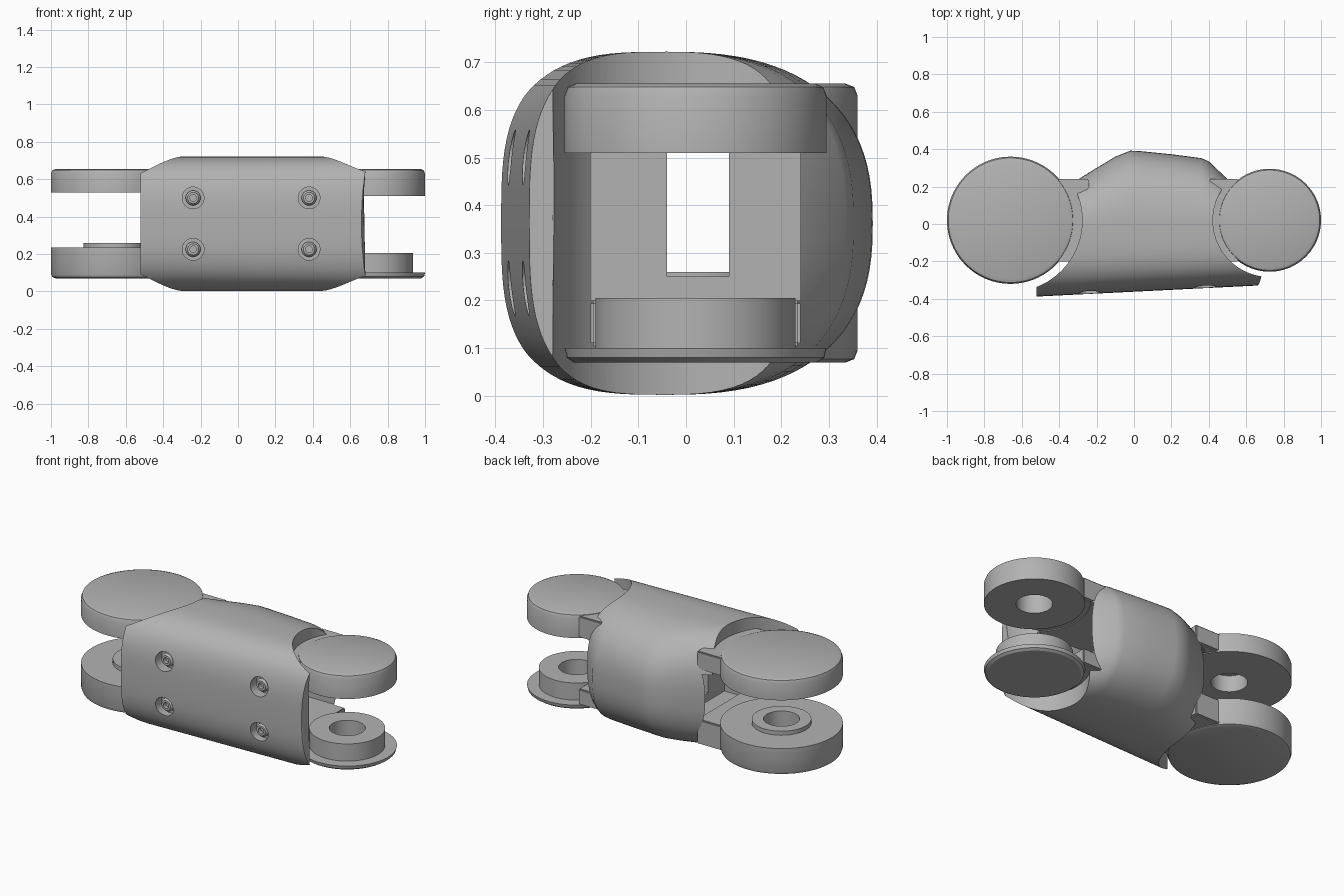
import bpy, bmesh, math

cube = bpy.data.objects.get("Cube")
if cube:
    bpy.data.objects.remove(cube, do_unlink=True)

grey = bpy.data.materials.new("satin_grey")
grey.use_nodes = True
grey.diffuse_color = (0.45, 0.45, 0.45, 1)
grey.node_tree.nodes["Principled BSDF"].inputs["Base Color"].default_value = (0.45, 0.45, 0.45, 1)

MID = 0.362          # height of the centre plane
LEFT_X, RIGHT_X, JOINT_Y = -0.66, 0.725, 0.02


def finish(name, bm):
    bmesh.ops.recalc_face_normals(bm, faces=bm.faces)
    mesh = bpy.data.meshes.new(name)
    bm.to_mesh(mesh)
    bm.free()
    mesh.materials.append(grey)
    ob = bpy.data.objects.new(name, mesh)
    bpy.context.collection.objects.link(ob)
    return ob


def smooth(ob, angle=32):
    bpy.ops.object.select_all(action='DESELECT')
    ob.select_set(True)
    bpy.context.view_layer.objects.active = ob
    bpy.ops.object.shade_smooth_by_angle(angle=math.radians(angle))


def loft(name, rings):
    bm = bmesh.new()
    loops = [[bm.verts.new(p) for p in ring] for ring in rings]
    n = len(loops[0])
    for a, b in zip(loops, loops[1:]):
        for i in range(n):
            bm.faces.new((a[i], a[(i + 1) % n], b[(i + 1) % n], b[i]))
    bm.faces.new(loops[0])
    bm.faces.new(loops[-1])
    return finish(name, bm)


def lathe(name, x, y, profile, steps=96):
    bm = bmesh.new()
    verts = [bm.verts.new((r, 0, z)) for r, z in profile]
    edges = [bm.edges.new(pair) for pair in zip(verts, verts[1:])]
    bmesh.ops.spin(bm, geom=verts + edges, cent=(0, 0, 0), axis=(0, 0, 1),
                   angle=math.tau, steps=steps)
    bmesh.ops.remove_doubles(bm, verts=bm.verts, dist=0.0005)
    bmesh.ops.translate(bm, verts=bm.verts, vec=(x, y, 0))
    ob = finish(name, bm)
    smooth(ob)
    return ob


def box(name, xs, ys, zs, bevel=0):
    bm = bmesh.new()
    bmesh.ops.create_cube(bm, size=1)
    for v in bm.verts:
        v.co = [r[0] if c < 0 else r[1] for c, r in zip(v.co, (xs, ys, zs))]
    if bevel:
        bmesh.ops.bevel(bm, geom=bm.edges[:], offset=bevel, segments=2, affect='EDGES')
    return finish(name, bm)


def cut(ob, cutter):
    cutter.hide_render = True
    mod = ob.modifiers.new("cut", 'BOOLEAN')
    mod.operation, mod.solver, mod.object = 'DIFFERENCE', 'EXACT', cutter
    bpy.context.view_layer.objects.active = ob
    bpy.ops.object.modifier_apply(modifier=mod.name)
    bpy.data.objects.remove(cutter, do_unlink=True)


def rod(name, x, y, radius, z0, z1):
    return lathe(name, x, y, [(0, z0), (radius, z0), (radius, z1), (0, z1)])


# Body shell: rounded section swept along x, following the back outline
back_line = [(-0.52, 0.10), (-0.33, 0.22), (-0.2, 0.3), (-0.1, 0.36), (-0.02, 0.392),
             (0.03, 0.39), (0.2, 0.373), (0.36, 0.352), (0.4, 0.335), (0.5, 0.24), (0.66, 0.08)]


def section(x, back):
    front = -0.388 + 0.06 * (x + 0.52) / 1.2
    ring = []
    for i in range(96):
        t = math.tau * i / 96
        c, s = math.cos(t), math.sin(t)
        half, power = (back + 0.04, 2.5) if c > 0 else (-0.04 - front, 3.2)
        y = -0.04 + half * math.copysign(abs(c) ** (2 / power), c)
        h = math.copysign(abs(s) ** (2 / power), s)
        flare = 0.035 * abs(h) ** 2 if x > 0.6 else 0
        ring.append((x + flare, y, MID + 0.36 * h))
    return ring


body = loft("body_shell", [section(x, b) for x, b in back_line])

# Clearance for the end joints
cut(body, rod("left_clearance", LEFT_X, JOINT_Y, 0.383, -0.2, 1))
cut(body, rod("right_clearance", RIGHT_X, JOINT_Y, 0.303, -0.2, 1))

# Tunnel with a narrower neck in the middle
cut(body, box("tunnel_a", (-0.6, -0.12), (-0.2, 0.24), (0.2, 0.51)))
cut(body, box("tunnel_b", (0.15, 0.8), (-0.2, 0.24), (0.2, 0.51)))
cut(body, box("tunnel_neck", (-0.3, 0.3), (-0.04, 0.09), (0.25, 0.51)))

# Screw recesses in the front, each with a socket screw
for x in (-0.24, 0.38):
    for z in (0.225, 0.5):
        face_y = -0.388 + 0.06 * (x + 0.52) / 1.2

        def turned(name, profile):
            ob = lathe(name, 0, 0, profile, 32)
            for v in ob.data.vertices:
                a, b, c = v.co
                v.co = (x + a, face_y + c, z - b)
            return ob

        cut(body, turned("recess", [(0, -0.06), (0.058, -0.06), (0.058, 0.06), (0, 0.06)]))
        turned("screw", [(0, 0.045), (0.018, 0.045), (0.018, 0.022), (0.03, 0.022),
                         (0.04, 0.034), (0.04, 0.07), (0, 0.07)])
smooth(body, 28)

# Left joint discs
lathe("left_upper_disc", LEFT_X, JOINT_Y,
      [(0, 0.655), (0.315, 0.655), (0.333, 0.648), (0.34, 0.63), (0.34, 0.53),
       (0.1, 0.53), (0.1, 0.63), (0, 0.63)])
lathe("left_lower_disc", LEFT_X, JOINT_Y,
      [(0, 0.07), (0.315, 0.07), (0.333, 0.077), (0.34, 0.095), (0.34, 0.235),
       (0.165, 0.235), (0.165, 0.26), (0.1, 0.26), (0.1, 0.095), (0, 0.095)])

# Right joint discs
lathe("right_upper_disc", RIGHT_X, JOINT_Y,
      [(0, 0.655), (0.252, 0.655), (0.268, 0.648), (0.275, 0.63), (0.275, 0.51),
       (0.1, 0.51), (0.1, 0.63), (0, 0.63)])
lathe("right_lower_disc", RIGHT_X, JOINT_Y,
      [(0, 0.07), (0.255, 0.07), (0.27, 0.08), (0.275, 0.1), (0.21, 0.1),
       (0.21, 0.205), (0.1, 0.205), (0.1, 0.09), (0, 0.09)])

# Arms joining the discs to the body
for name, xs, low, high in (("left", (-0.46, -0.24), (0.08, 0.23), (0.535, 0.645)),
                            ("right", (0.4, 0.56), (0.105, 0.2), (0.515, 0.645))):
    box(name + "_lower_arm", xs, (-0.2, 0.24), low, 0.006)
    box(name + "_upper_arm", xs, (-0.2, 0.24), high, 0.006)
